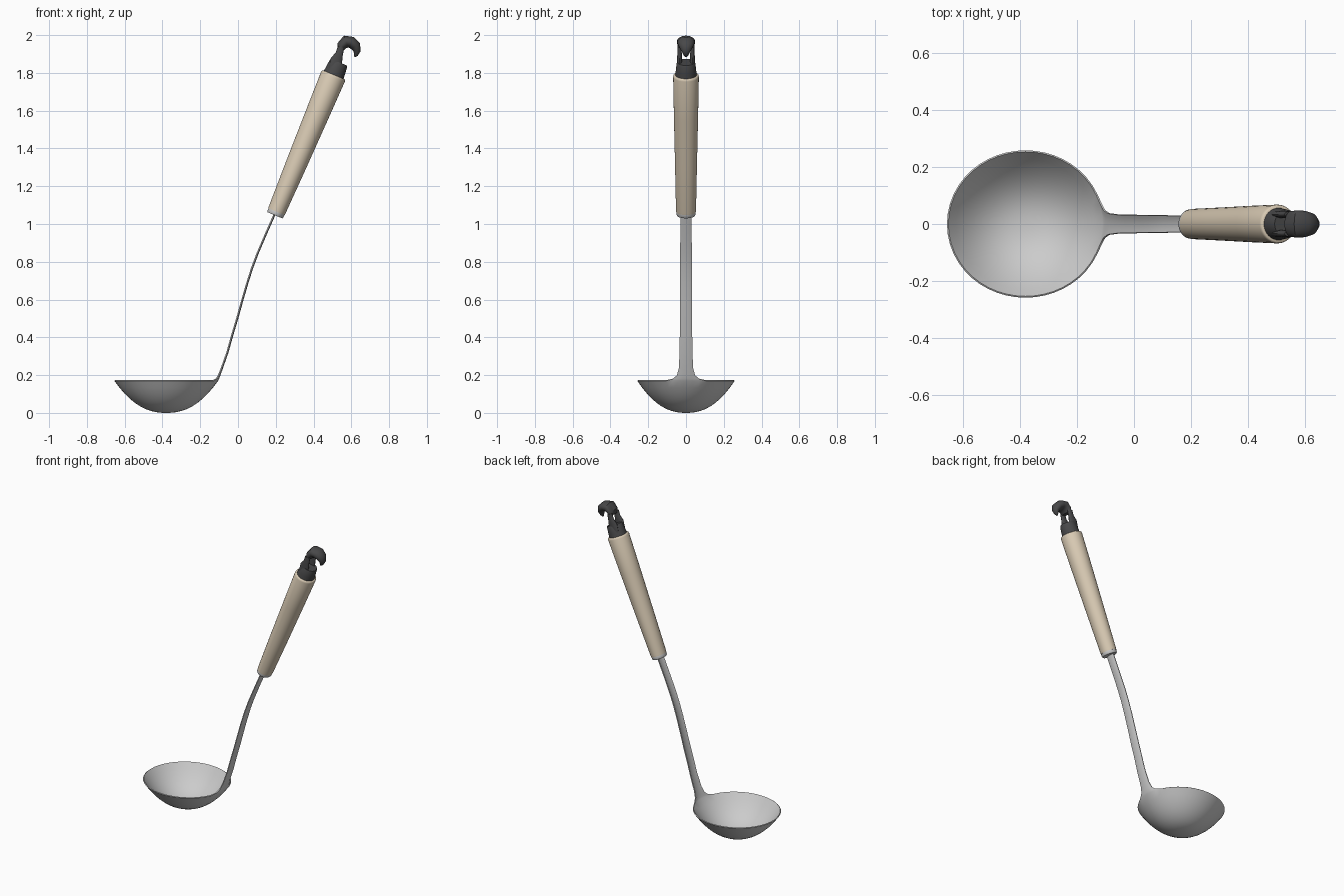
import bpy, bmesh, math
from mathutils import Vector

if "Cube" in bpy.data.objects:
    bpy.data.objects.remove(bpy.data.objects["Cube"])


def material(name, rgb):
    m = bpy.data.materials.new(name)
    m.diffuse_color = (*rgb, 1)
    m.use_nodes = True
    m.node_tree.nodes["Principled BSDF"].inputs["Base Color"].default_value = m.diffuse_color
    return m


STEEL = material("brushed_steel", (0.60, 0.60, 0.60))
WOOD = material("pale_wood", (0.70, 0.60, 0.46))
BLACK = material("dark_plastic", (0.065, 0.065, 0.067))


def finish(bm, name, mat, thickness=0):
    mesh = bpy.data.meshes.new(name)
    bm.to_mesh(mesh)
    bm.free()
    ob = bpy.data.objects.new(name, mesh)
    bpy.context.collection.objects.link(ob)
    mesh.materials.append(mat)
    bpy.ops.object.select_all(action='DESELECT')
    ob.select_set(True)
    bpy.context.view_layer.objects.active = ob
    if thickness:
        mod = ob.modifiers.new("thickness", 'SOLIDIFY')
        mod.thickness, mod.offset = thickness, 1
        bpy.ops.object.modifier_apply(modifier=mod.name)
    bpy.ops.object.shade_smooth_by_angle(angle=math.radians(40))
    return ob


def loft(name, mat, stations, y=0, sides=32):
    """Elliptical sections (x, z, half thickness, half width) along a path in the xz plane."""
    bm = bmesh.new()
    pts = [Vector((s[0], y, s[1])) for s in stations]
    rings = []
    for i, (p, s) in enumerate(zip(pts, stations)):
        t = (pts[min(i + 1, len(pts) - 1)] - pts[max(i - 1, 0)]).normalized()
        n = Vector((t.z, 0, -t.x))
        ring = []
        for k in range(sides):
            a = math.tau * k / sides
            ring.append(bm.verts.new(p + n * s[2] * math.cos(a) + Vector((0, s[3] * math.sin(a), 0))))
        rings.append(ring)
    for a, b in zip(rings, rings[1:]):
        for k in range(sides):
            j = (k + 1) % sides
            bm.faces.new((a[k], a[j], b[j], b[k]))
    bm.faces.new(rings[0])
    bm.faces.new(rings[-1])
    bmesh.ops.recalc_face_normals(bm, faces=bm.faces)
    return finish(bm, name, mat)


# Bowl and stem: one thin sheet, the stem growing out of the rim
N, RINGS, CX, DEPTH, HALF = 48, 10, -0.38, 0.17, 3
bm = bmesh.new()
inner = [bm.verts.new((CX, 0, 0))] * N
for i in range(1, RINGS + 1):
    t = i / RINGS
    ring = []
    for k in range(N):
        a = math.tau * k / N
        r = t * (0.258 + 0.017 * math.cos(a) ** 2)
        ring.append(bm.verts.new((CX + r * math.cos(a), r * math.sin(a), DEPTH * t ** 2.3)))
    for k in range(N):
        j = (k + 1) % N
        quad = (inner[k], ring[k], ring[j]) if i == 1 else (inner[k], ring[k], ring[j], inner[j])
        bm.faces.new(quad)
    inner = ring
row = [inner[k % N] for k in range(-HALF, HALF + 1)]
# stem rows: x, z, half width, backward bow of the edges
stem = [(-0.100, 0.180, 0.070, 0.012), (-0.093, 0.198, 0.049, 0.008), (-0.080, 0.235, 0.038, 0.006),
        (-0.050, 0.320, 0.034, 0.006), (-0.025, 0.41, 0.033, 0.006), (0.002, 0.50, 0.033, 0.006),
        (0.027, 0.59, 0.032, 0.006), (0.053, 0.68, 0.032, 0.006), (0.080, 0.765, 0.031, 0.006),
        (0.108, 0.84, 0.031, 0.006), (0.155, 0.95, 0.030, 0.006), (0.208, 1.07, 0.030, 0.006)]
for x, z, w, bow in stem:
    new = []
    for k in range(-HALF, HALF + 1):
        f = k / HALF
        new.append(bm.verts.new((x - bow * f * f, w * f, z)))
    for k in range(2 * HALF):
        bm.faces.new((row[k], new[k], new[k + 1], row[k + 1]))
    row = new
finish(bm, "bowl_and_stem", STEEL, 0.006)

# Grip axis
A, B = Vector((0.198, 1.052)), Vector((0.507, 1.790))


def on_axis(f, r, w=None):
    p = A.lerp(B, f)
    return (p.x, p.y, r, w or r)


# Steel ferrule and tapered wooden grip
loft("ferrule", STEEL, [on_axis(-0.008, 0.042, 0.047), on_axis(0, 0.046, 0.051), on_axis(0.018, 0.046, 0.051)])
loft("grip", WOOD, [on_axis(0.018, 0.047, 0.052), on_axis(0.03, 0.048, 0.053), on_axis(0.35, 0.056, 0.058),
                    on_axis(0.7, 0.063, 0.064), on_axis(0.985, 0.068), on_axis(0.996, 0.066), on_axis(1, 0.062)])

# Dark collar at the top of the grip
loft("collar", BLACK, [on_axis(0.99, 0.057), on_axis(1.03, 0.054), on_axis(1.08, 0.050), on_axis(1.09, 0.046)])

# Two legs leaving a slot between them, carrying the hanging hook
for side, label in ((-1, "front"), (1, "back")):
    loft(label + "_hook_leg", BLACK,
         [(0.512, 1.82, 0.034, 0.013), (0.522, 1.872, 0.031, 0.013),
          (0.536, 1.900, 0.020, 0.012), (0.545, 1.935, 0.018, 0.010)], y=side * 0.034, sides=16)
loft("hook", BLACK,
     [(0.544, 1.922, 0.016, 0.042), (0.549, 1.944, 0.026, 0.045), (0.572, 1.966, 0.033, 0.048),
      (0.600, 1.962, 0.031, 0.046), (0.622, 1.942, 0.028, 0.038), (0.631, 1.915, 0.019, 0.024),
      (0.624, 1.895, 0.011, 0.013), (0.617, 1.885, 0.003, 0.004)], sides=24)
